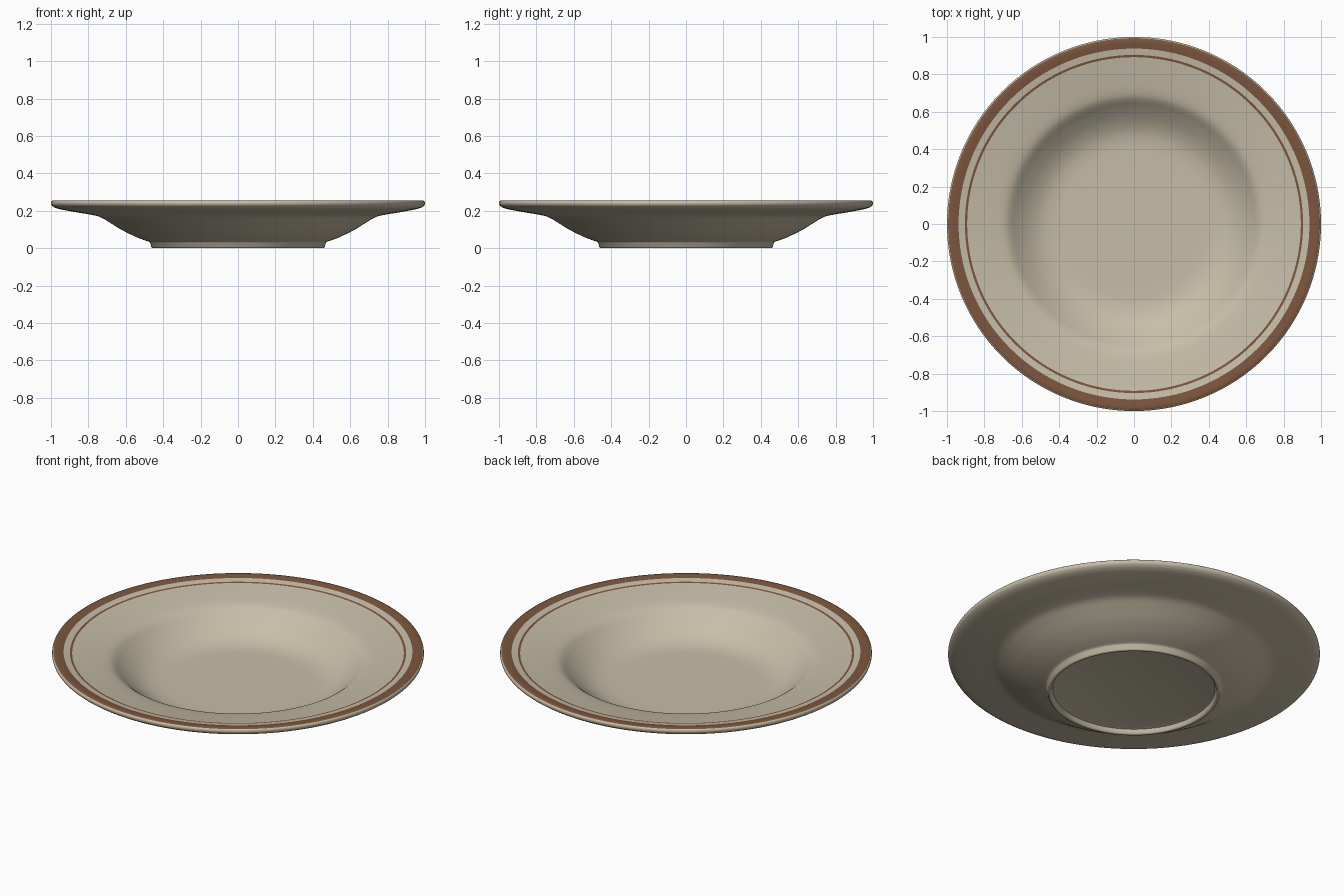
import bpy, bmesh, math

if "Cube" in bpy.data.objects:
    bpy.data.objects.remove(bpy.data.objects["Cube"])

SEGMENTS = 128


def material(name, color):
    m = bpy.data.materials.new(name)
    m.diffuse_color = (*color, 1)
    m.use_nodes = True
    m.node_tree.nodes["Principled BSDF"].inputs["Base Color"].default_value = m.diffuse_color
    return m


def catmull(pts, steps):
    """Smooth curve through a short list of (radius, height) points."""
    p = [pts[0]] + pts + [pts[-1]]
    out = []
    for a, b, c, d in zip(p, p[1:], p[2:], p[3:]):
        for i in range(steps):
            t = i / steps
            out.append(tuple(0.5 * (2 * b[k] + (c[k] - a[k]) * t
                       + (2 * a[k] - 5 * b[k] + 4 * c[k] - d[k]) * t * t
                       + (3 * b[k] - a[k] - 3 * c[k] + d[k]) * t ** 3) for k in (0, 1)))
    return out + [pts[-1]]


# Underside: recessed base, foot ring, bowl and rim flare
base = [(0, 0.03), (0.425, 0.03), (0.437, 0.026), (0.443, 0.006), (0.449, 0.0),
        (0.458, 0.0), (0.464, 0.006), (0.470, 0.03)]
under = catmull([(0.474, 0.034), (0.54, 0.058), (0.62, 0.097), (0.69, 0.14),
                 (0.735, 0.166), (0.78, 0.178), (0.87, 0.193), (0.955, 0.209)], 4)
# Rounded lip
lip = catmull([(0.98, 0.217), (0.995, 0.228), (1.0, 0.24), (0.997, 0.251), (0.987, 0.256)], 3)
# Upper face, with points placed on the edges of the painted bands
bands = [(0.97, 0.255), (0.938, 0.25), (0.904, 0.244), (0.892, 0.242)]
inside = catmull([(0.85, 0.235), (0.76, 0.22), (0.70, 0.207), (0.665, 0.19),
                  (0.62, 0.152), (0.56, 0.108), (0.50, 0.078), (0.44, 0.064),
                  (0.37, 0.06), (0.2, 0.059)], 4)
profile = base + under + lip + bands + inside + [(0, 0.059)]
top_start = len(base) + len(under) + len(lip) - 1

# Spin the profile into a closed plate
bm = bmesh.new()
rings = []
for r, z in profile:
    if r == 0:
        rings.append([bm.verts.new((0, 0, z))] * SEGMENTS)
    else:
        rings.append([bm.verts.new((r * math.cos(a), r * math.sin(a), z))
                      for a in (2 * math.pi * i / SEGMENTS for i in range(SEGMENTS))])
for k, (lo, hi) in enumerate(zip(rings, rings[1:])):
    mid = (profile[k][0] + profile[k + 1][0]) / 2
    painted = k >= top_start - 2 and (mid > 0.938 or 0.892 < mid < 0.904)
    for i in range(SEGMENTS):
        j = (i + 1) % SEGMENTS
        corners = list(dict.fromkeys((lo[i], lo[j], hi[j], hi[i])))
        face = bm.faces.new(corners)
        face.material_index = int(painted)
bmesh.ops.recalc_face_normals(bm, faces=bm.faces)

mesh = bpy.data.meshes.new("soup_plate")
bm.to_mesh(mesh)
bm.free()
mesh.materials.append(material("stoneware", (0.57, 0.51, 0.39)))
mesh.materials.append(material("brown_band", (0.20, 0.093, 0.048)))
plate = bpy.data.objects.new("soup_plate", mesh)
bpy.context.collection.objects.link(plate)

# Smooth shading
bpy.context.view_layer.objects.active = plate
plate.select_set(True)
bpy.ops.object.shade_smooth_by_angle(angle=math.radians(50))
